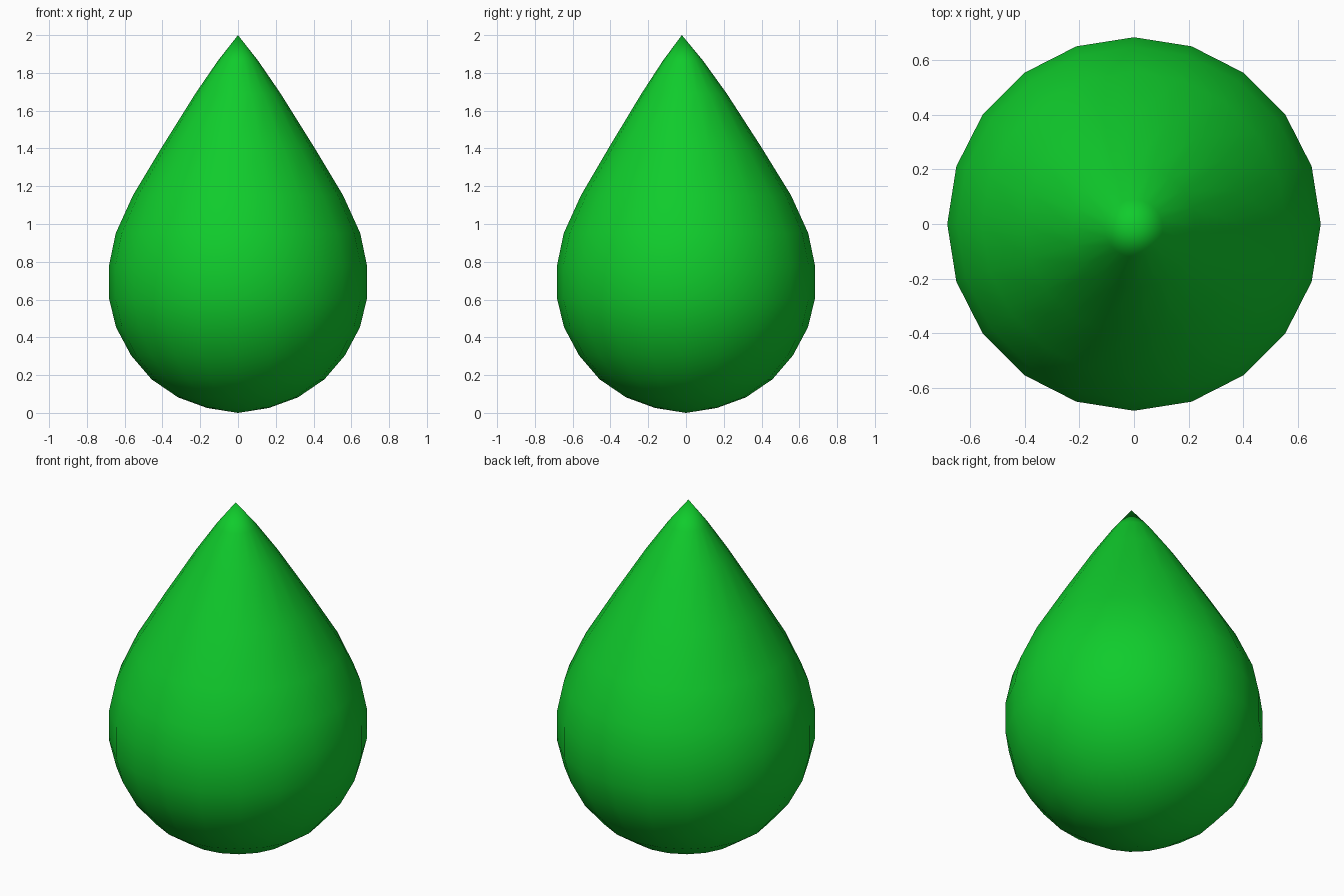
import bpy, bmesh
from math import sin, cos, tau

if "Cube" in bpy.data.objects:
    bpy.data.objects.remove(bpy.data.objects["Cube"])

SIDES = 20
# rings from bottom to top: radius, height, slight lean of the neck in y
PROFILE = [
    (0.163, 0.026, 0), (0.317, 0.082, 0), (0.458, 0.178, 0), (0.566, 0.304, 0),
    (0.645, 0.452, 0), (0.683, 0.605, 0), (0.683, 0.78, 0), (0.647, 0.952, 0),
    (0.556, 1.152, 0), (0.401, 1.41, -0.004), (0.226, 1.69, -0.01), (0.106, 1.865, -0.016),
]

# teardrop body: lathed rings closed by a pole at each end
bm = bmesh.new()
rings = [[bm.verts.new((r * cos(tau * i / SIDES), y + r * sin(tau * i / SIDES), z))
          for i in range(SIDES)] for r, z, y in PROFILE]
bottom = bm.verts.new((0, 0, 0))
tip = bm.verts.new((0, -0.022, 2.0))
for i in range(SIDES):
    j = (i + 1) % SIDES
    bm.faces.new((bottom, rings[0][j], rings[0][i]))
    for a, b in zip(rings, rings[1:]):
        bm.faces.new((a[i], a[j], b[j], b[i]))
    bm.faces.new((rings[-1][i], rings[-1][j], tip))
for f in bm.faces:
    f.smooth = True
bmesh.ops.recalc_face_normals(bm, faces=bm.faces[:])

mesh = bpy.data.meshes.new("teardrop")
bm.to_mesh(mesh)
bm.free()
drop = bpy.data.objects.new("teardrop", mesh)
bpy.context.collection.objects.link(drop)

# green surface
green = bpy.data.materials.new("green")
green.diffuse_color = (0.005, 0.6, 0.025, 1)
green.use_nodes = True
green.node_tree.nodes["Principled BSDF"].inputs["Base Color"].default_value = green.diffuse_color
mesh.materials.append(green)
